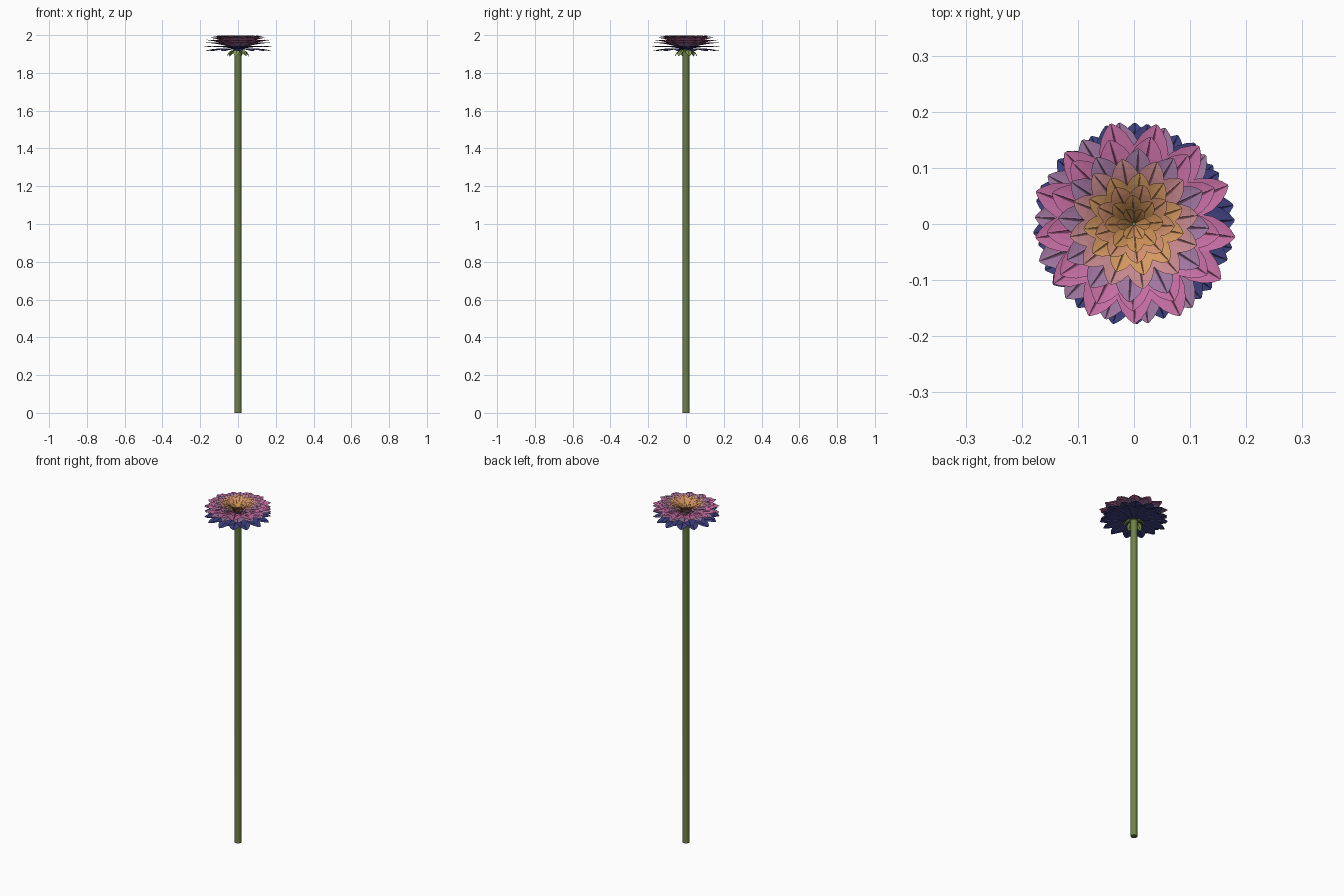
import bpy, bmesh, math, random
from mathutils import Vector

if "Cube" in bpy.data.objects:
    bpy.data.objects.remove(bpy.data.objects["Cube"])

random.seed(4)


def material(name, rgb):
    m = bpy.data.materials.new(name)
    m.diffuse_color = (*rgb, 1)
    m.use_nodes = True
    m.node_tree.nodes["Principled BSDF"].inputs["Base Color"].default_value = m.diffuse_color
    return m


M = {
    "stem green": material("stem green", (.16, .23, .065)),
    "sepal green": material("sepal green", (.26, .38, .09)),
    "amber": material("amber", (.58, .27, .09)),
    "orange": material("orange", (.66, .32, .12)),
    "coral": material("coral", (.62, .27, .15)),
    "dusty pink": material("dusty pink", (.58, .25, .27)),
    "pink": material("pink", (.58, .16, .38)),
    "mauve": material("mauve", (.37, .19, .37)),
    "indigo": material("indigo", (.05, .055, .22)),
}


def add_object(name, bm, mat):
    me = bpy.data.meshes.new(name)
    bm.to_mesh(me)
    bm.free()
    ob = bpy.data.objects.new(name, me)
    bpy.context.collection.objects.link(ob)
    me.materials.append(M[mat])
    return ob


# outline of a petal: (fraction of length, fraction of half width)
OUTLINE = [(0, .22), (.2, .5), (.4, .82), (.58, 1), (.74, .95), (.87, .68), (.95, .36), (1, .06)]
# cross-section: (fraction of half width, height) with a raised centre rib pair
SECTION = [(-1, .10), (-.55, .03), (-.14, 0), (-.05, .05), (0, -.03), (.05, .05), (.14, 0), (.55, .03), (1, .10)]


def add_petal(bm, angle, r0, z0, r1, z1, width, bow):
    ca, sa = math.cos(angle), math.sin(angle)
    rows = []
    for t, w in OUTLINE:
        r = r0 + (r1 - r0) * t
        z = z0 + (z1 - z0) * t + bow * 4 * t * (1 - t)
        row = []
        for u, h in SECTION:
            x = u * w * width / 2
            zz = min(z + h * w * width / 2, 2.0)
            row.append(bm.verts.new((r * ca - x * sa, r * sa + x * ca, zz)))
        rows.append(row)
    for a, b in zip(rows, rows[1:]):
        for i in range(len(SECTION) - 1):
            bm.faces.new((a[i], b[i], b[i + 1], a[i + 1]))
    bmesh.ops.recalc_face_normals  # normals already face up by winding


def petal_ring(name, mat, n, r0, z0, r1, z1, width, bow, offset):
    bm = bmesh.new()
    for i in range(n):
        a = offset + math.tau * i / n + random.uniform(-.04, .04)
        add_petal(bm, a, r0, z0, r1 * random.uniform(.97, 1.01), z1, width, bow)
    return add_object(name, bm, mat)


# flower head, inner rings to outer rings
RINGS = [
    ("heart_petals", "amber", 6, .003, 1.945, .030, 1.982, .020, .004),
    ("inner_petals_1", "amber", 8, .004, 1.942, .052, 1.990, .030, .006),
    ("inner_petals_2", "coral", 9, .006, 1.940, .072, 1.996, .038, .008),
    ("inner_petals_3", "orange", 11, .008, 1.938, .092, 1.999, .042, .009),
    ("middle_petals_1", "dusty pink", 12, .010, 1.936, .117, 1.998, .050, .010),
    ("middle_petals_2", "mauve", 12, .010, 1.934, .138, 1.995, .056, .010),
    ("outer_petals_1", "pink", 13, .012, 1.932, .158, 1.988, .062, .010),
    ("outer_petals_2", "pink", 13, .012, 1.930, .182, 1.975, .066, .008),
    ("outer_petals_3", "mauve", 14, .012, 1.928, .181, 1.960, .066, .007),
    ("under_petals_1", "indigo", 14, .012, 1.926, .181, 1.938, .066, .006),
    ("under_petals_2", "indigo", 14, .012, 1.924, .179, 1.915, .066, .006),
]
for k, ring in enumerate(RINGS):
    petal_ring(*ring, k * 2.4)

# drooping green sepals
petal_ring("sepals", "sepal green", 6, .012, 1.918, .060, 1.888, .034, .012, .3)

# stem and the swelling that carries the petals
bm = bmesh.new()
PROFILE = [(.018, 0), (.018, 1.9), (.022, 1.915), (.016, 1.93), (.004, 1.94)]
N = 16
loops = [[bm.verts.new((r * math.cos(math.tau * i / N), r * math.sin(math.tau * i / N), z))
          for i in range(N)] for r, z in PROFILE]
for a, b in zip(loops, loops[1:]):
    for i in range(N):
        j = (i + 1) % N
        bm.faces.new((a[i], a[j], b[j], b[i]))
bm.faces.new(loops[0][::-1])
bm.faces.new(loops[-1])
stem = add_object("stem", bm, "stem green")
bpy.context.view_layer.objects.active = stem
stem.select_set(True)
bpy.ops.object.shade_smooth_by_angle()
